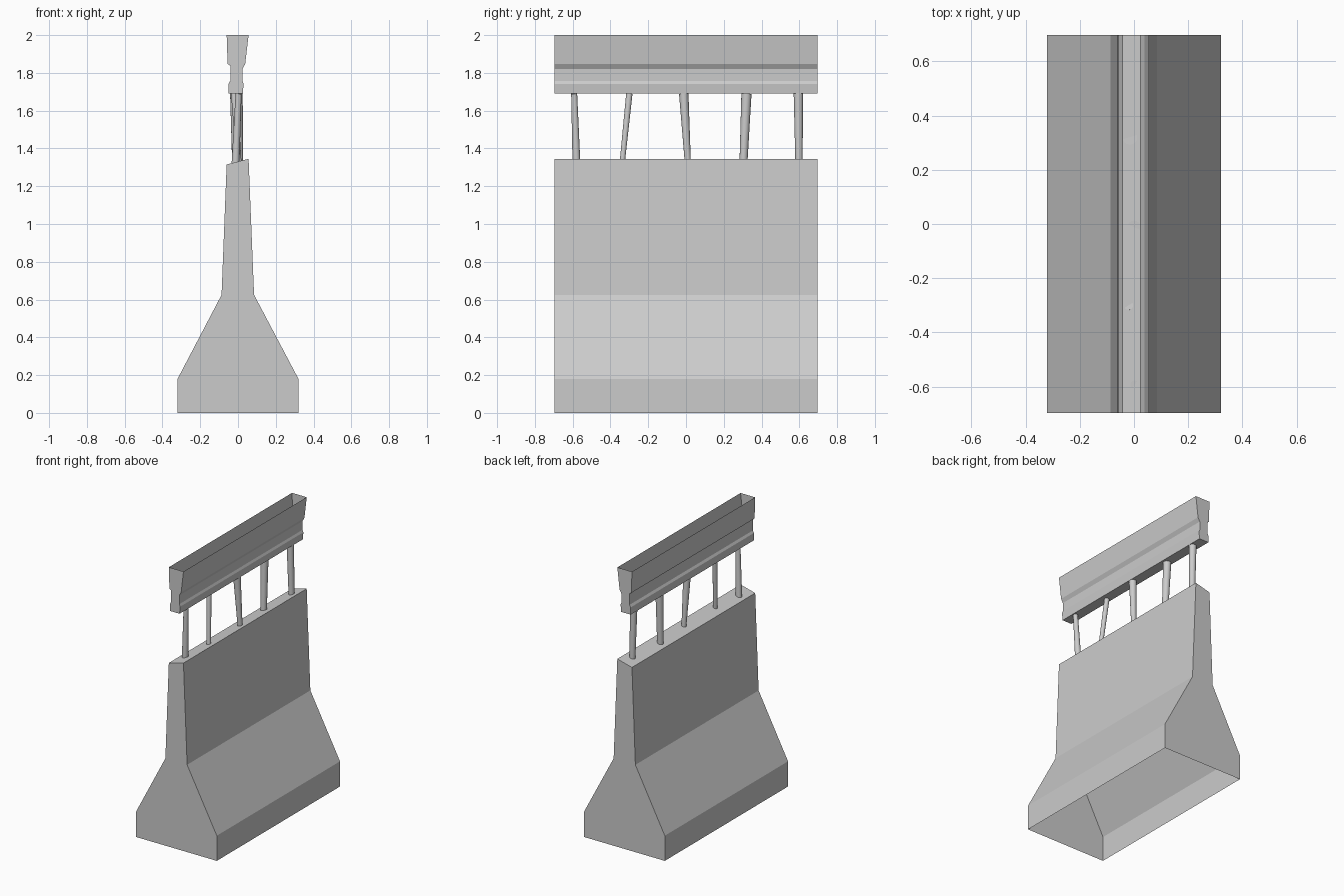
import bpy, bmesh
from mathutils import Vector

if "Cube" in bpy.data.objects:
    bpy.data.objects.remove(bpy.data.objects["Cube"])

HALF = 0.697  # half length along y


def prism(name, profile, open_edge):
    """Sweep a counter-clockwise x/z profile along y, leaving one side open."""
    bm = bmesh.new()
    front = [bm.verts.new((x, -HALF, z)) for x, z in profile]
    back = [bm.verts.new((x, HALF, z)) for x, z in profile]
    bm.faces.new(front)
    bm.faces.new(back[::-1])
    n = len(profile)
    for i in range(n):
        if i != open_edge:
            j = (i + 1) % n
            bm.faces.new((front[j], front[i], back[i], back[j]))
    mesh = bpy.data.meshes.new(name)
    bm.to_mesh(mesh)
    bm.free()
    obj = bpy.data.objects.new(name, mesh)
    bpy.context.collection.objects.link(obj)
    return obj


def post(name, bottom, top, r_bottom, r_top):
    """Tapered round post leaning between two points."""
    a, b = Vector(bottom), Vector(top)
    axis = b - a
    bpy.ops.mesh.primitive_cone_add(
        vertices=16, radius1=r_bottom, radius2=r_top, depth=axis.length,
        location=(a + b) / 2, rotation=axis.to_track_quat('Z', 'Y').to_euler())
    obj = bpy.context.object
    obj.name = name
    bpy.ops.object.shade_smooth_by_angle()


# Flared wall, open underneath, with a sloping top
prism("barrier_wall", [
    (-0.32, 0), (0.32, 0), (0.32, 0.18), (0.085, 0.625),
    (0.056, 1.345), (-0.06, 1.315), (-0.087, 0.625), (-0.32, 0.18)], 0)

# Stepped rail, open along the top
prism("top_rail", [
    (-0.05, 1.69), (0.025, 1.69), (0.03, 1.742), (0.023, 1.758),
    (0.023, 1.82), (0.038, 1.847), (0.056, 2.0), (-0.06, 2.0),
    (-0.055, 1.847), (-0.041, 1.838), (-0.041, 1.758), (-0.05, 1.742)], 6)

# Leaning posts: bottom x, y, radius / top x, y, radius
posts = [
    (-0.013, -0.58, 0.021, 0.003, -0.592, 0.016),
    (0.005, -0.338, 0.014, -0.02, -0.300, 0.017),
    (0.010, 0.010, 0.016, 0.0, -0.012, 0.025),
    (-0.010, 0.304, 0.021, -0.015, 0.320, 0.027),
    (0.005, 0.598, 0.019, -0.002, 0.595, 0.025),
]
for i, (xb, yb, rb, xt, yt, rt) in enumerate(posts, 1):
    post(f"post_{i}", (xb, yb, 1.32), (xt, yt, 1.69), rb, rt)
